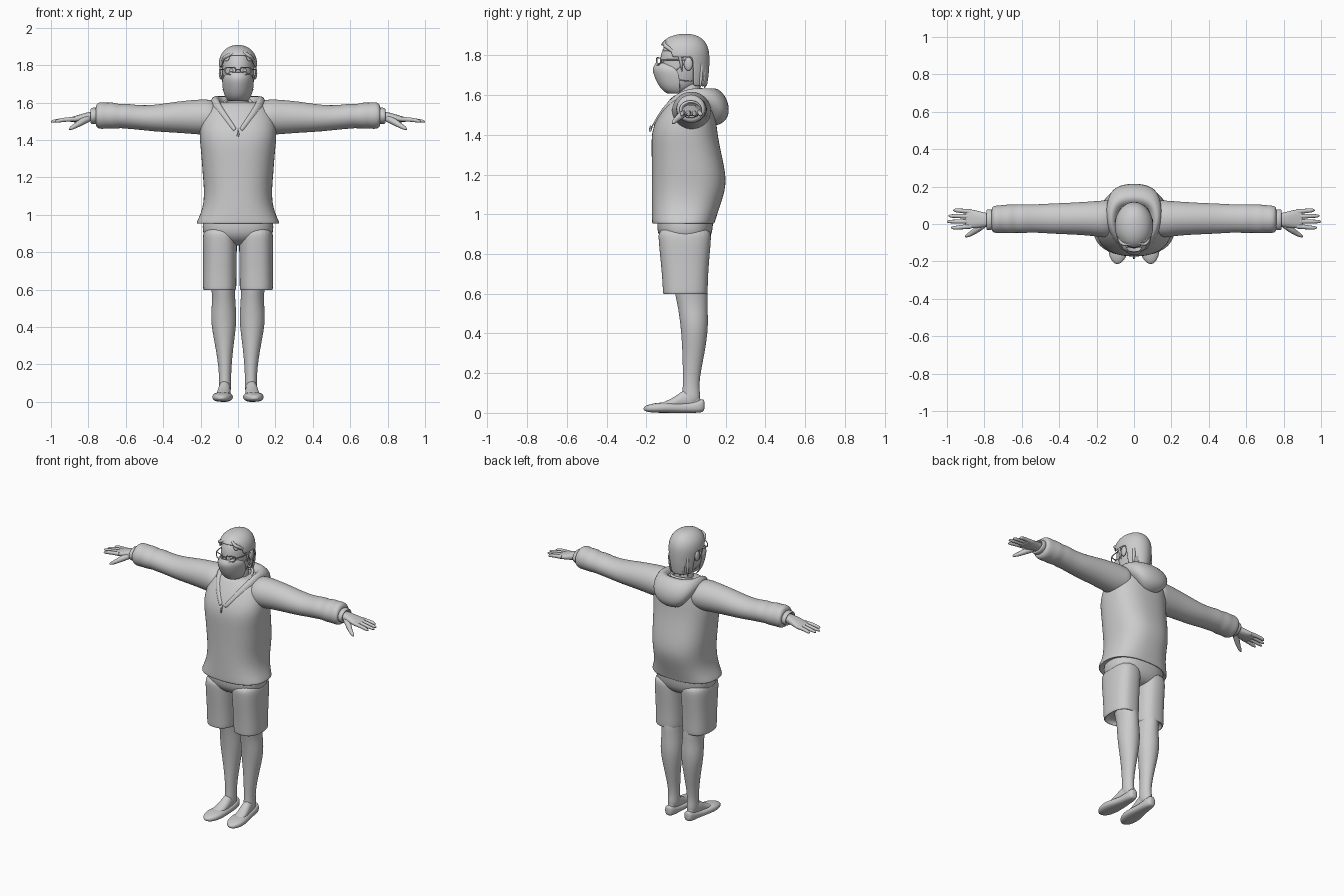
import bpy, bmesh
from math import sin, cos, pi, copysign


def grid(name, rows, wrap=True, caps=True, keep=None, thick=0, level=2):
    """Skin rows of points into a smooth subdivided surface."""
    bm = bmesh.new()
    vs = [[bm.verts.new(p) for p in r] for r in rows]
    n = len(rows[0])
    for a, b in zip(vs, vs[1:]):
        for i in range(n if wrap else n - 1):
            j = (i + 1) % n
            bm.faces.new((a[i], a[j], b[j], b[i]))
    if wrap and caps:
        bm.faces.new(vs[0])
        bm.faces.new(vs[-1])
    if keep:
        dead = [f for f in bm.faces if not keep(f.calc_center_median())]
        bmesh.ops.delete(bm, geom=dead, context='FACES')
    bmesh.ops.recalc_face_normals(bm, faces=bm.faces)
    me = bpy.data.meshes.new(name)
    bm.to_mesh(me)
    bm.free()
    me.shade_smooth()
    ob = bpy.data.objects.new(name, me)
    bpy.context.collection.objects.link(ob)
    if thick:
        m = ob.modifiers.new("thickness", 'SOLIDIFY')
        m.thickness, m.offset = thick, 0
    m = ob.modifiers.new("smooth", 'SUBSURF')
    m.levels = m.render_levels = level
    return ob


def loft(name, rings, axis='z', s=1, sides=24, p=2.0, **kw):
    """Rings are (position, min a, max a, min b, max b) across the axis."""
    rows = []
    for t, a0, a1, b0, b1 in rings:
        row = []
        for i in range(sides):
            c, d = cos(2 * pi * i / sides), sin(2 * pi * i / sides)
            a = (a0 + a1) / 2 + (a1 - a0) / 2 * copysign(abs(c) ** (2 / p), c)
            b = (b0 + b1) / 2 + (b1 - b0) / 2 * copysign(abs(d) ** (2 / p), d)
            x, y, z = {'x': (t, a, b), 'y': (a, t, b), 'z': (a, b, t)}[axis]
            row.append((x * s, y, z))
        rows.append(row)
    return grid(name, rows, **kw)


def sym(rings):
    """(z, half width, y0, y1) to full rings."""
    return [(z, -w, w, y0, y1) for z, w, y0, y1 in rings]


def tube(name, pts, radii, s=1, cyclic=False):
    cu = bpy.data.curves.new(name, 'CURVE')
    cu.dimensions, cu.bevel_depth, cu.bevel_resolution = '3D', 1, 3
    cu.use_fill_caps = True
    sp = cu.splines.new('NURBS')
    sp.points.add(len(pts) - 1)
    for i, (q, (x, y, z)) in enumerate(zip(sp.points, pts)):
        q.co = (x * s, y, z, 1)
        q.radius = radii[i] if isinstance(radii, (list, tuple)) else radii
    sp.order_u, sp.resolution_u = 3, 6
    sp.use_endpoint_u, sp.use_cyclic_u = not cyclic, cyclic
    ob = bpy.data.objects.new(name, cu)
    bpy.context.collection.objects.link(ob)


def ball(name, loc, scale):
    bpy.ops.mesh.primitive_uv_sphere_add(segments=20, ring_count=12, radius=1, location=loc)
    ob = bpy.context.object
    ob.name, ob.scale = name, scale
    ob.data.shade_smooth()


# Hooded top: body
loft("hoodie_body", sym([
    (0.98, .16, -.12, .10), (.957, .20, -.155, .13), (.95, .222, -.17, .143), (.965, .22, -.172, .147),
    (1.0, .203, -.172, .158), (1.06, .184, -.172, .178), (1.14, .182, -.172, .203), (1.22, .190, -.172, .198),
    (1.32, .196, -.174, .175), (1.41, .207, -.175, .158), (1.48, .205, -.15, .152), (1.55, .185, -.105, .145),
    (1.60, .14, -.065, .125), (1.605, .08, -.03, .09)]), p=2.4, sides=32)

# Draped hood: cross-sections from the front V round to the middle of the back
half = [
    [(.004, -.15, 1.455), (.008, -.165, 1.455), (.014, -.167, 1.45), (.02, -.162, 1.44), (.02, -.14, 1.435)],
    [(.07, -.08, 1.555), (.08, -.105, 1.56), (.095, -.105, 1.55), (.11, -.09, 1.54), (.11, -.06, 1.53)],
    [(.10, 0, 1.60), (.122, -.01, 1.64), (.146, 0, 1.632), (.155, .01, 1.60), (.14, .01, 1.575)],
    [(.085, .075, 1.60), (.118, .095, 1.645), (.148, .13, 1.60), (.135, .15, 1.55), (.11, .125, 1.53)],
    [(.05, .095, 1.60), (.07, .135, 1.65), (.105, .20, 1.58), (.095, .205, 1.49), (.07, .15, 1.46)],
    [(0, .10, 1.60), (0, .145, 1.65), (0, .22, 1.58), (0, .22, 1.47), (0, .14, 1.44)]]
grid("hood", half + [[(-x, y, z) for x, y, z in r] for r in half[-2::-1]], wrap=False, thick=.01)

# Zip with pull, and the inner shirt collar
tube("zip", [(0, -.16, 1.46), (0, -.172, 1.445), (0, -.177, 1.42)], .003)
tube("zip_pull", [(0, -.177, 1.445), (.004, -.181, 1.43), (-.002, -.181, 1.42)], [.004, .006, .006])
tube("shirt_collar", [(.075 * sin(a), .015 - .095 * cos(a), 1.595 - .03 * cos(a))
                      for a in [i * pi / 6 for i in range(12)]], .009, cyclic=True)

# Neck and head
loft("neck", sym([(1.54, .062, -.05, .085), (1.60, .056, -.04, .075), (1.68, .055, -.04, .075)]))
loft("head", sym([(1.608, .025, -.085, -.03), (1.625, .052, -.107, .03), (1.66, .07, -.125, .07),
                  (1.72, .081, -.132, .09), (1.78, .085, -.132, .1), (1.83, .082, -.122, .095),
                  (1.87, .06, -.09, .07), (1.885, .03, -.05, .04)]))


# Hair cap cut along a hairline, with swept fringe and nape locks
def on_hair(c):
    line = 1.60 if c.y > .03 else 1.79 if c.y > -.04 else 1.79 + (-.04 - c.y) * .6
    return c.z > line


loft("hair", sym([(1.645, .072, -.1, .102), (1.68, .082, -.11, .107), (1.72, .09, -.12, .112),
                  (1.76, .095, -.13, .114), (1.79, .099, -.134, .114), (1.82, .098, -.134, .112),
                  (1.85, .091, -.126, .103), (1.877, .073, -.105, .085), (1.896, .046, -.068, .055),
                  (1.904, .015, -.025, .02)]), sides=36, keep=on_hair, thick=.009)
for s in (1, -1):
    for k in range(3):
        tube("fringe_lock", [(.015, -.09 + .02 * k, 1.878 + .005 * k), (.05 * s, -.122 + .02 * k, 1.858 + .008 * k),
                             (.085 * s, -.075 + .025 * k, 1.83), (.092 * s, -.03 + .02 * k, 1.785)],
             [.005, .01, .01, .002], )
    tube("sideburn", [(.09, -.03, 1.80), (.09, -.025, 1.76), (.084, -.02, 1.72)], [.01, .008, .002], s)
for i in range(7):
    x = -.066 + .022 * i
    y = .104 - 6 * x * x
    tube("nape_lock", [(x, y, 1.76), (x, y + .002, 1.70), (x * .95, y - .008, 1.635 + .008 * (i % 2))],
         [.008, .012, .003])

# Face mask
grid("face_mask", [[(w * sin(a), yb + (yf - yb) * cos(a), z) for a in [(-.5 + i / 14) * pi for i in range(15)]]
                   for z, w, yf, yb in [(1.763, .04, -.15, -.118), (1.748, .068, -.16, -.075),
                                        (1.728, .084, -.169, -.045), (1.69, .083, -.157, -.032),
                                        (1.65, .076, -.138, -.03), (1.622, .062, -.115, -.03),
                                        (1.607, .045, -.088, -.03)]], wrap=False, thick=.004)

# Glasses
tube("glasses_bridge", [(-.012, -.146, 1.775), (0, -.152, 1.78), (.012, -.146, 1.775)], .003)
for s in (1, -1):
    rim = [(.012, -.147, 1.78), (.014, -.148, 1.757), (.03, -.147, 1.75), (.055, -.138, 1.752),
           (.07, -.128, 1.762), (.072, -.126, 1.785), (.045, -.141, 1.789), (.02, -.147, 1.788)]
    tube("glasses_rim", rim, .003, s, True)
    tube("glasses_temple", [(.07, -.128, 1.778), (.086, -.11, 1.778), (.093, -.03, 1.778), (.095, .015, 1.775),
                            (.092, .03, 1.755)], .003, s)
    # Eyes, ears and mask straps
    ball("eye", (.034 * s, -.116, 1.772), (.014, .01, .009))
    ball("ear", (.091 * s, .012, 1.757), (.012, .022, .034))
    tube("mask_strap_upper", [(.08, -.05, 1.725), (.089, -.02, 1.75), (.093, .02, 1.785)], .0025, s)
    tube("mask_strap_lower", [(.076, -.04, 1.68), (.078, 0, 1.668), (.08, .03, 1.67)], .0025, s)

    # Sleeve and cuff
    loft("sleeve", [(.10, -.06, .13, 1.44, 1.60), (.16, -.075, .127, 1.425, 1.62), (.22, -.064, .122, 1.43, 1.616),
                    (.32, -.057, .115, 1.438, 1.608), (.45, -.052, .11, 1.445, 1.586),
                    (.54, -.045, .104, 1.456, 1.586), (.60, -.05, .107, 1.46, 1.597),
                    (.63, -.046, .103, 1.464, 1.59), (.67, -.052, .106, 1.458, 1.603),
                    (.70, -.047, .101, 1.462, 1.598), (.735, -.05, .10, 1.457, 1.606),
                    (.758, -.044, .094, 1.467, 1.594), (.762, -.028, .078, 1.49, 1.57)], 'x', s)
    loft("cuff", [(.745, -.03, .078, 1.485, 1.575), (.775, -.035, .08, 1.483, 1.574), (.788, -.033, .077, 1.486, 1.57),
                  (.79, -.02, .068, 1.5, 1.56), (.77, -.018, .066, 1.502, 1.558)], 'x', s)

    # Hand
    loft("palm", [(.76, -.012, .058, 1.502, 1.555), (.80, -.015, .06, 1.50, 1.55), (.84, -.022, .072, 1.495, 1.538),
                  (.88, -.022, .08, 1.494, 1.526), (.90, -.018, .078, 1.498, 1.52),
                  (.905, -.01, .07, 1.502, 1.515)], 'x', s, p=2.4)
    for y, y2, tip in ((-.012, -.02, .978), (.014, .013, 1.0), (.04, .043, .992), (.066, .073, .966)):
        tube("finger", [(.87, y, 1.512), (.915, (y + y2) / 2, 1.51), (.95, y2, 1.505), (tip - .008, y2, 1.5),
                        (tip, y2, 1.498)], [.013, .012, .0105, .009, .003], s)
    tube("thumb", [(.80, .0, 1.515), (.835, -.025, 1.498), (.865, -.048, 1.478), (.895, -.064, 1.462),
                   (.903, -.068, 1.457)], [.018, .019, .0135, .010, .003], s)

    # Shorts leg with an open hem
    loft("shorts_leg", [(.94, .01, .18, -.14, .125), (.88, .004, .19, -.14, .128), (.80, .006, .188, -.132, .12),
                        (.70, .008, .187, -.122, .112), (.615, .008, .188, -.117, .11), (.598, .01, .186, -.116, .108),
                        (.595, .018, .176, -.106, .098), (.63, .022, .172, -.10, .094)], s=s, p=2.5)
    # Bare leg
    loft("leg", [(.70, .02, .15, -.07, .10), (.60, .016, .142, -.057, .11), (.54, .014, .138, -.042, .108),
                 (.47, .008, .145, -.032, .112), (.40, .010, .142, -.024, .109), (.30, .024, .122, -.018, .094),
                 (.20, .034, .106, -.016, .073), (.13, .037, .101, -.016, .066), (.09, .035, .104, -.02, .073),
                 (.04, .04, .10, -.02, .07)], s=s)
    # Foot and slip-on shoe
    loft("foot", [(-.135, .055, .115, .025, .046), (-.09, .042, .117, .02, .064), (-.05, .04, .11, .02, .085),
                  (-.015, .04, .105, .02, .115), (.03, .042, .1, .02, .12), (.075, .05, .09, .03, .09)], 'y', s)
    loft("shoe", [(-.214, .08, .10, .014, .028), (-.20, .058, .117, .006, .038), (-.17, .038, .134, .001, .047),
                  (-.12, .026, .14, 0, .054), (-.06, .028, .127, 0, .05), (0, .034, .11, 0, .05),
                  (.05, .036, .106, 0, .06), (.08, .042, .1, .002, .07), (.094, .054, .088, .012, .066)],
         'y', s, p=2.5)

# Shorts seat joining both legs
loft("shorts_seat", sym([(1.02, .18, -.14, .14), (.95, .192, -.148, .138), (.89, .19, -.142, .13),
                         (.85, .14, -.10, .10), (.835, .06, -.05, .06)]), p=2.4)
